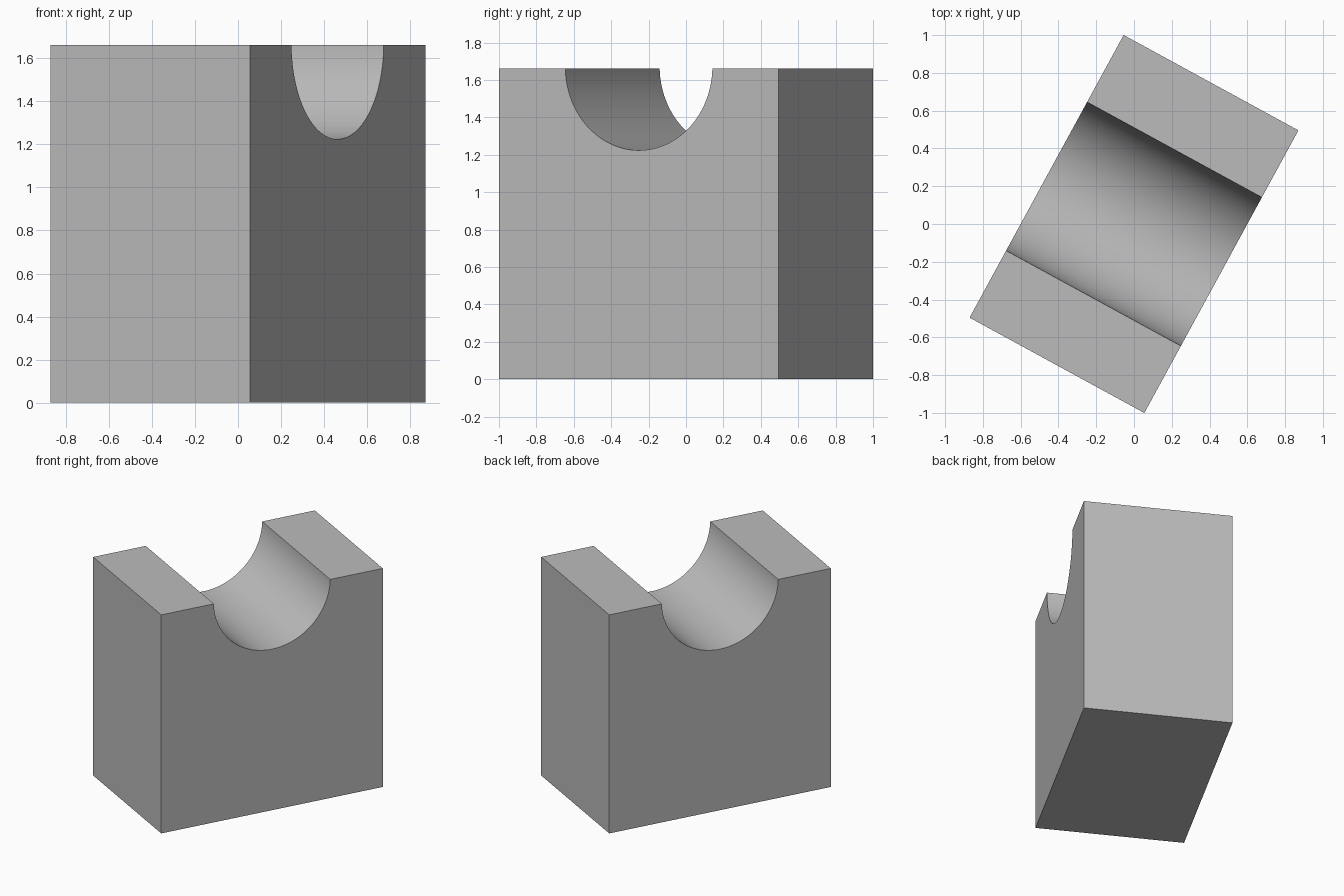
import bpy, bmesh, math
from mathutils import Matrix

if "Cube" in bpy.data.objects:
    bpy.data.objects.remove(bpy.data.objects["Cube"], do_unlink=True)

LENGTH, THICK, HEIGHT = 1.704, 1.054, 1.661
RADIUS, AXIS_Z = 0.448, 1.672
SEGMENTS = 64

# Plain grey material
grey = bpy.data.materials.new("plain_grey")
grey.use_nodes = True
colour = (0.5, 0.5, 0.5, 1)
grey.diffuse_color = colour
grey.node_tree.nodes["Principled BSDF"].inputs["Base Color"].default_value = colour

# Side profile: a rectangle with a round trough in its top edge
half = LENGTH / 2
dip = math.asin((AXIS_Z - HEIGHT) / RADIUS)
profile = [(-half, HEIGHT), (-half, 0), (half, 0), (half, HEIGHT)]
for i in range(SEGMENTS + 1):
    a = -dip - (math.pi - 2 * dip) * i / SEGMENTS
    profile.append((RADIUS * math.cos(a), AXIS_Z + RADIUS * math.sin(a)))

# Extrude the profile through the thickness and turn the block
bm = bmesh.new()
face = bm.faces.new([bm.verts.new((u, -THICK / 2, z)) for u, z in profile])
solid = bmesh.ops.extrude_face_region(bm, geom=[face])
verts = [g for g in solid["geom"] if isinstance(g, bmesh.types.BMVert)]
bmesh.ops.translate(bm, verts=verts, vec=(0, THICK, 0))
bmesh.ops.rotate(bm, verts=bm.verts, cent=(0, 0, 0),
                 matrix=Matrix.Rotation(math.radians(61.4), 3, "Z"))
bmesh.ops.recalc_face_normals(bm, faces=bm.faces)

mesh = bpy.data.meshes.new("cradle_block")
bm.to_mesh(mesh)
bm.free()
mesh.materials.append(grey)
block = bpy.data.objects.new("cradle_block", mesh)
bpy.context.collection.objects.link(block)

# Smooth trough, sharp edges
bpy.ops.object.select_all(action="DESELECT")
block.select_set(True)
bpy.context.view_layer.objects.active = block
bpy.ops.object.shade_smooth_by_angle(angle=math.radians(30))
